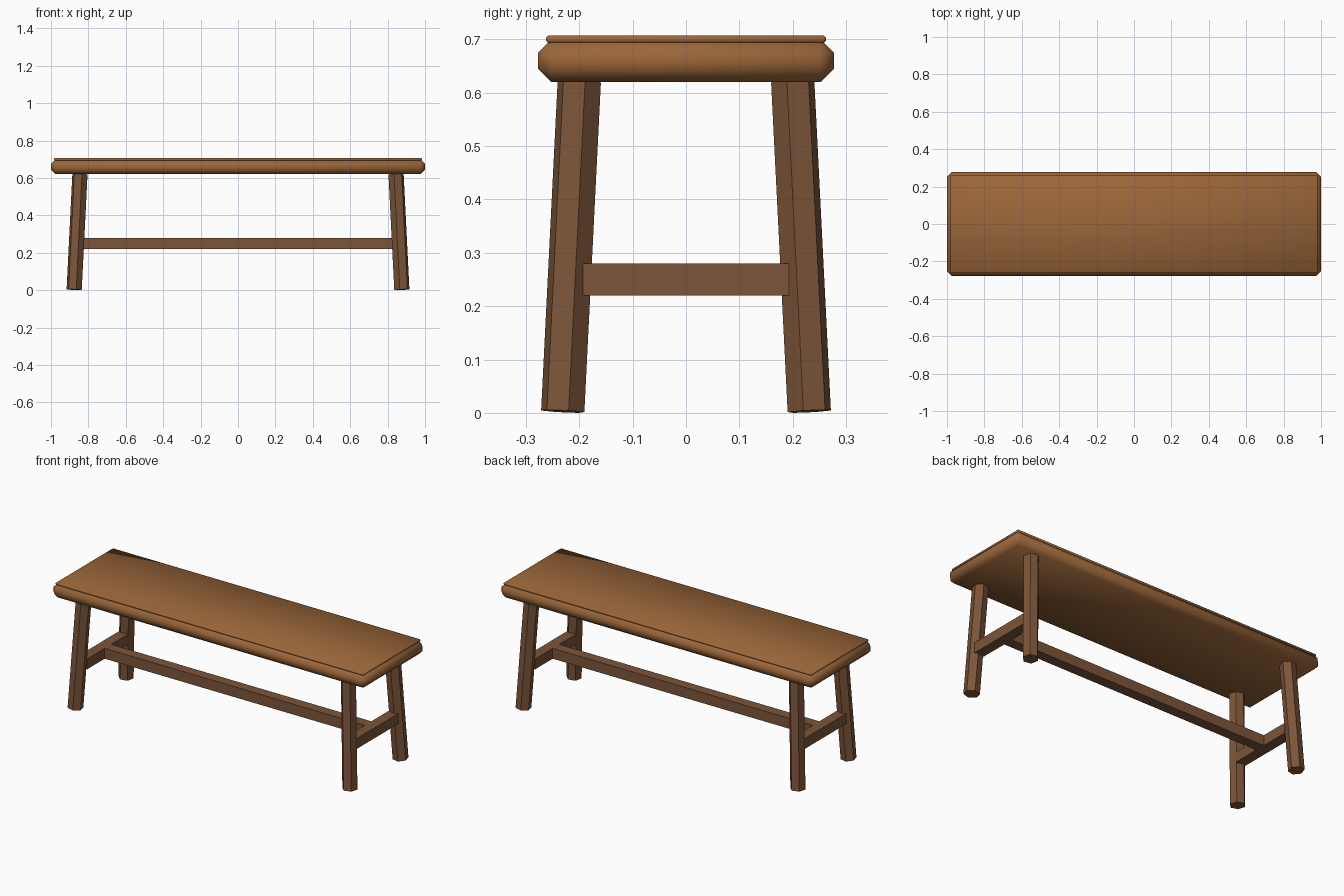
import bpy, bmesh, math
from mathutils import Vector, Matrix

if "Cube" in bpy.data.objects:
    bpy.data.objects.remove(bpy.data.objects["Cube"])


def material(name, rgb):
    m = bpy.data.materials.new(name)
    m.diffuse_color = (*rgb, 1)
    m.use_nodes = True
    m.node_tree.nodes["Principled BSDF"].inputs["Base Color"].default_value = m.diffuse_color
    return m


seat_wood = material("seat wood", (0.33, 0.135, 0.043))
leg_wood = material("leg wood", (0.20, 0.09, 0.042))


def finish(name, bm, mat, smooth=False):
    me = bpy.data.meshes.new(name)
    bm.normal_update()
    bm.to_mesh(me)
    bm.free()
    me.materials.append(mat)
    ob = bpy.data.objects.new(name, me)
    bpy.context.collection.objects.link(ob)
    if smooth:
        bpy.ops.object.select_all(action='DESELECT')
        ob.select_set(True)
        bpy.context.view_layer.objects.active = ob
        bpy.ops.object.shade_smooth_by_angle(angle=math.radians(60))
    return ob


def box(name, mat, size, centre, chamfer=0):
    bm = bmesh.new()
    bmesh.ops.create_cube(bm, size=1)
    bmesh.ops.scale(bm, vec=size, verts=bm.verts)
    bmesh.ops.translate(bm, vec=centre, verts=bm.verts)
    if chamfer:
        bmesh.ops.bevel(bm, geom=bm.edges[:], offset=chamfer, segments=1,
                        affect='EDGES')
    return finish(name, bm, mat, chamfer > 0)


def leg(name, sx, sy):
    # splayed six-sided leg, turned to face its corner
    top = Vector((sx * 0.845, sy * 0.200, 0.621))
    foot = Vector((sx * 0.876, sy * 0.231, 0.003))
    axis = top - foot
    bm = bmesh.new()
    bmesh.ops.create_cone(bm, cap_ends=True, segments=6, radius1=0.042,
                          radius2=0.042, depth=axis.length)
    # bring one corner onto local x, then aim local x outwards
    bm.verts.ensure_lookup_table()
    start = math.atan2(bm.verts[0].co.y, bm.verts[0].co.x)
    turn = Matrix.Rotation(math.atan2(sy, sx) - start, 4, 'Z')
    tilt = Vector((0, 0, 1)).rotation_difference(axis).to_matrix().to_4x4()
    bm.transform(Matrix.Translation((top + foot) / 2) @ tilt @ turn)
    return finish(name, bm, leg_wood)


# seat slab and the thin board on top of it
box("seat", seat_wood, (2.0, 0.554, 0.08), (0, 0, 0.66), 0.025)
box("seat_top_board", seat_wood, (1.966, 0.524, 0.014), (0, 0, 0.70), 0.004)

# four legs and the cross rails joining each pair
for sx, side in ((-1, "left"), (1, "right")):
    for sy, end in ((-1, "front"), (1, "back")):
        leg(f"{end}_{side}_leg", sx, sy)
    box(f"{side}_rail", leg_wood, (0.06, 0.386, 0.06), (sx * 0.86, 0, 0.25))

# long rail between the cross rails
box("long_rail", leg_wood, (1.68, 0.06, 0.06), (0, 0, 0.25))
